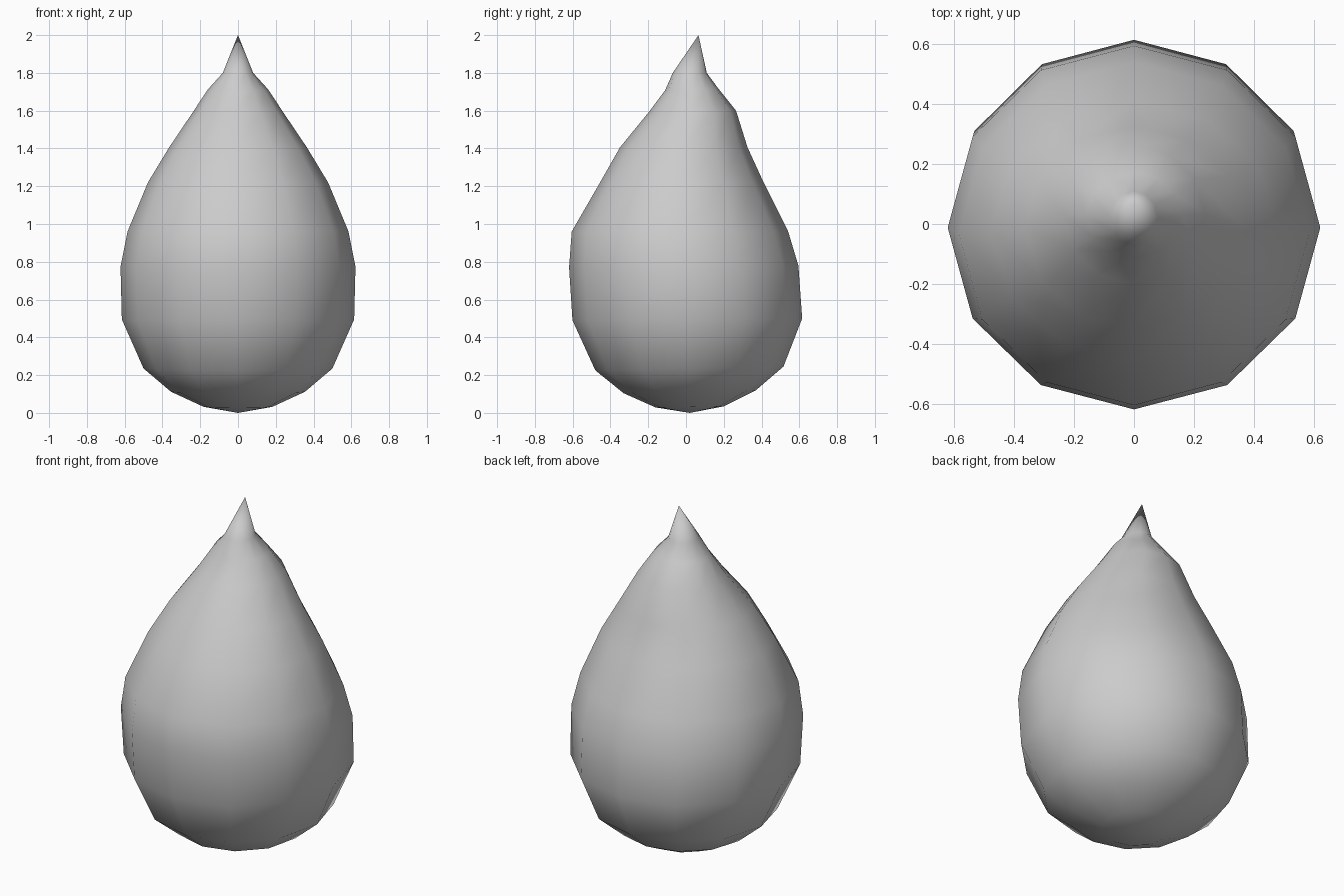
import bpy, bmesh
from math import sin, cos, pi

if "Cube" in bpy.data.objects:
    bpy.data.objects.remove(bpy.data.objects["Cube"])

SIDES = 12
# rings from bottom to top: height, y centre, x radius, y radius, rise from centre to back
rings = [
    (0.032, 0.020, 0.182, 0.181, 0.003),
    (0.112, 0.020, 0.355, 0.350, 0.008),
    (0.235, 0.018, 0.500, 0.498, 0.010),
    (0.495, 0.007, 0.615, 0.608, 0.005),
    (0.775, -0.012, 0.622, 0.607, 0.005),
    (0.960, -0.032, 0.585, 0.573, 0.0),
    (1.220, -0.022, 0.477, 0.433, 0.0),
    (1.405, -0.012, 0.365, 0.338, 0.0),
    (1.595, 0.033, 0.237, 0.232, 0.005),
    (1.712, 0.030, 0.160, 0.141, 0.005),
    (1.800, 0.020, 0.080, 0.090, 0.0),
]

# teardrop body: stacked rings closed by a bottom pole and a leaning tip
bm = bmesh.new()
loops = []
for z, yc, rx, ry, rise in rings:
    loop = []
    for i in range(SIDES):
        a = 2 * pi * i / SIDES
        loop.append(bm.verts.new((rx * cos(a), yc + ry * sin(a), z + rise * sin(a))))
    loops.append(loop)
bottom = bm.verts.new((0, 0.02, 0))
tip = bm.verts.new((0, 0.066, 2))

for i in range(SIDES):
    j = (i + 1) % SIDES
    bm.faces.new((bottom, loops[0][j], loops[0][i]))
    bm.faces.new((tip, loops[-1][i], loops[-1][j]))
    for lo, hi in zip(loops, loops[1:]):
        bm.faces.new((lo[i], lo[j], hi[j], hi[i]))

bmesh.ops.recalc_face_normals(bm, faces=bm.faces)
for f in bm.faces:
    f.smooth = True
mesh = bpy.data.meshes.new("teardrop")
bm.to_mesh(mesh)
bm.free()
bpy.context.collection.objects.link(bpy.data.objects.new("teardrop", mesh))
